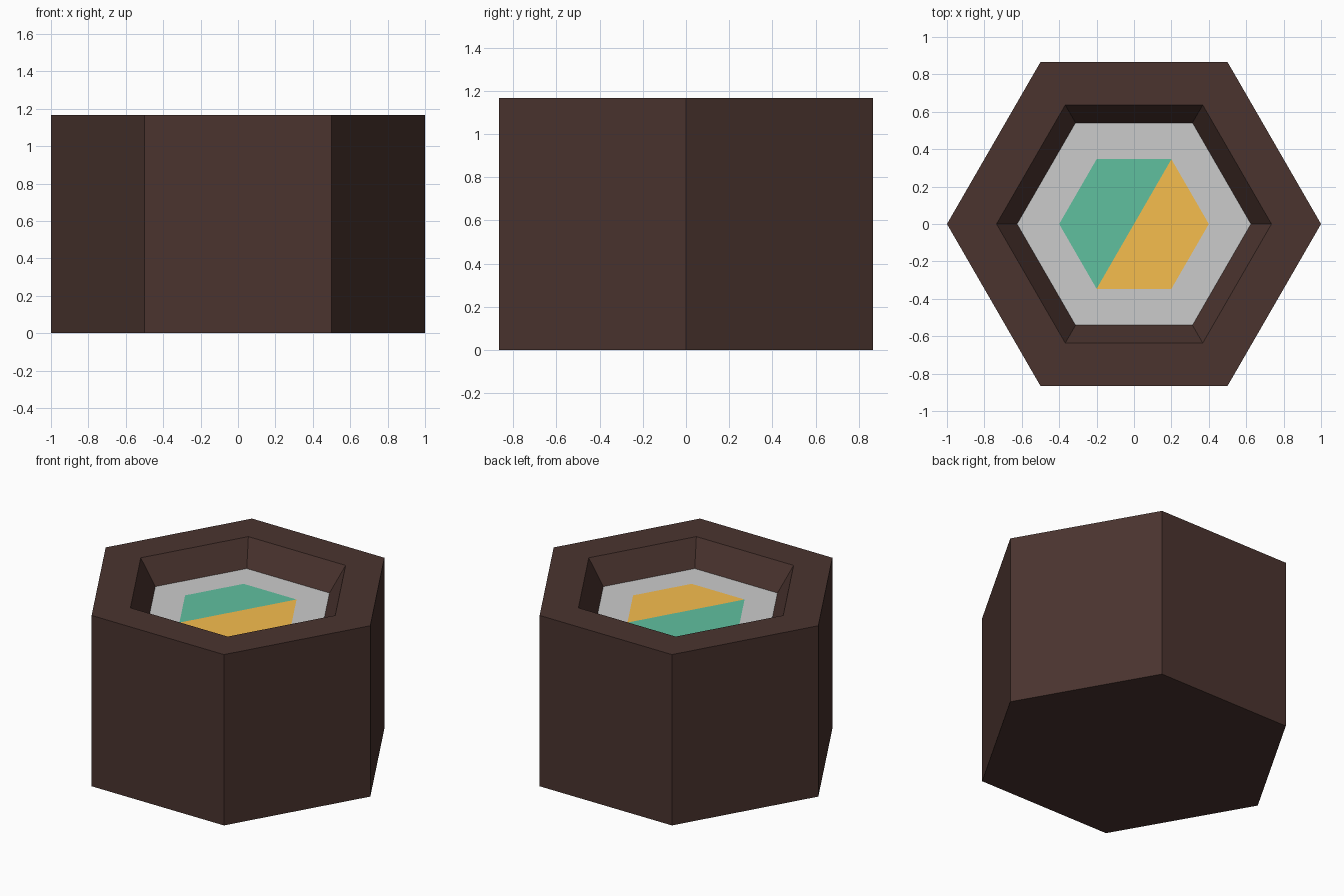
import bpy, bmesh
from math import cos, sin, pi

if "Cube" in bpy.data.objects:
    bpy.data.objects.remove(bpy.data.objects["Cube"])

HEIGHT, FLOOR = 1.167, 1.0
RIM_R, WALL_TOP_R, FLOOR_R, INLAY_R = 1.0, 0.735, 0.625, 0.4


def material(name, rgb):
    m = bpy.data.materials.new(name)
    m.diffuse_color = (*rgb, 1)
    m.use_nodes = True
    m.node_tree.nodes["Principled BSDF"].inputs["Base Color"].default_value = m.diffuse_color
    return m


def corner(r, i, z):
    return (r * cos(i * pi / 3), r * sin(i * pi / 3), z)


def finish(name, bm, mat=None):
    mesh = bpy.data.meshes.new(name)
    bm.to_mesh(mesh)
    bm.free()
    if mat:
        mesh.materials.append(mat)
    ob = bpy.data.objects.new(name, mesh)
    bpy.context.collection.objects.link(ob)
    return ob


def hex_bands(name, profile, cap=False, mat=None):
    """Join hexagonal rings (radius, z) in order, optionally capping the first."""
    bm = bmesh.new()
    rings = [[bm.verts.new(corner(r, i, z)) for i in range(6)] for r, z in profile]
    for a, b in zip(rings, rings[1:]):
        for i in range(6):
            j = (i + 1) % 6
            bm.faces.new((a[i], a[j], b[j], b[i]))
    if cap:
        bm.faces.new(rings[0][::-1])
    return finish(name, bm, mat)


def inlay_half(name, start, mat):
    """Half of the centre hexagon, from corner start through three sides."""
    bm = bmesh.new()
    bm.faces.new([bm.verts.new(corner(INLAY_R, start + i, FLOOR)) for i in range(4)])
    return finish(name, bm, mat)


brown = material("dark_brown", (0.069, 0.034, 0.028))
green = material("green", (0.117, 0.527, 0.347))
yellow = material("yellow", (0.92, 0.515, 0.076))

# Hexagonal column with a flat rim and sloped recess walls
hex_bands("column", [(RIM_R, 0), (RIM_R, HEIGHT), (WALL_TOP_R, HEIGHT),
                     (FLOOR_R, FLOOR)], cap=True, mat=brown)

# Grey recess floor surrounding the inlay
hex_bands("recess_floor", [(FLOOR_R, FLOOR), (INLAY_R, FLOOR)])

# Two-colour inlay
inlay_half("green_inlay", 1, green)
inlay_half("yellow_inlay", 4, yellow)
